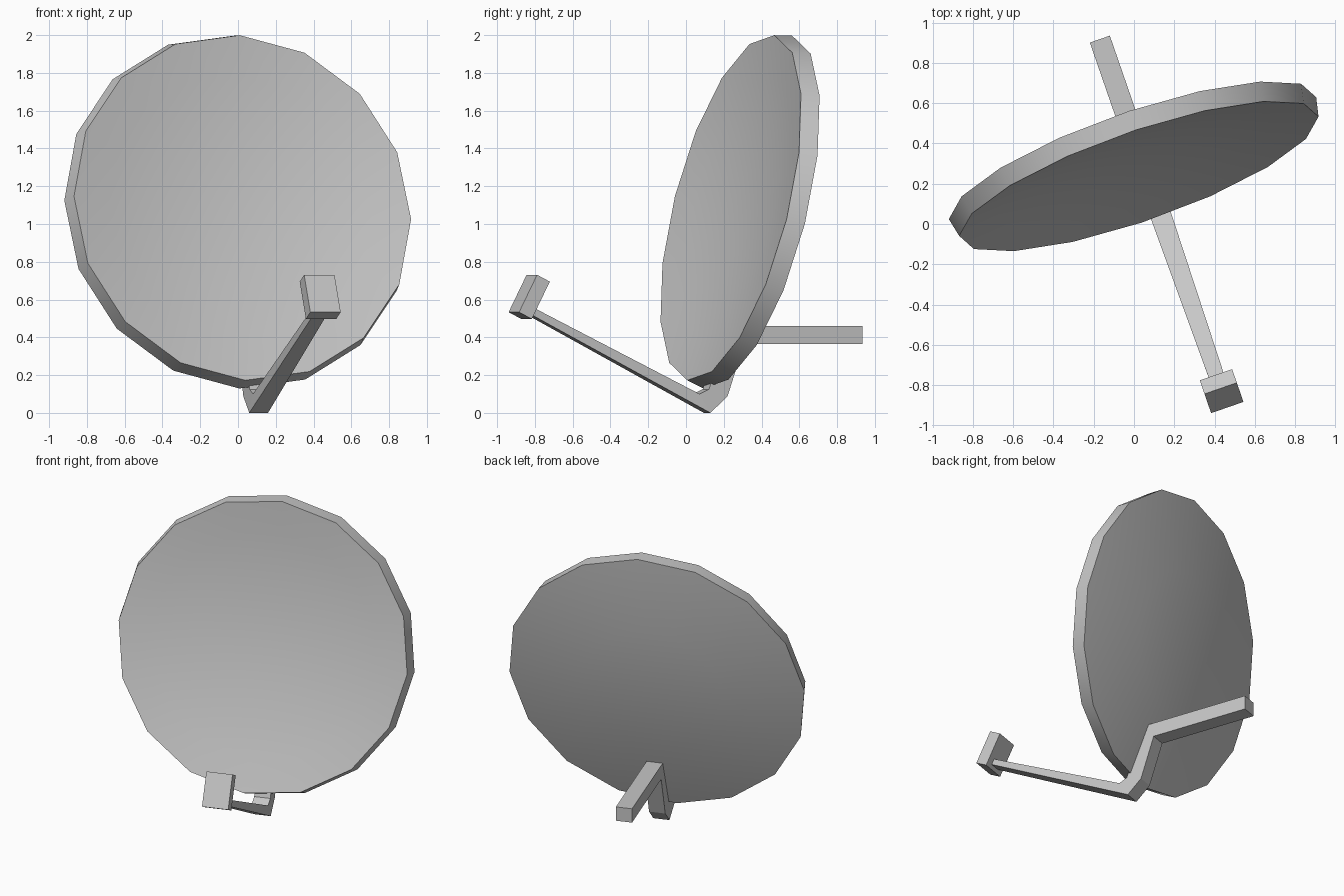
import bpy, bmesh, math
from mathutils import Vector

if "Cube" in bpy.data.objects:
    bpy.data.objects.remove(bpy.data.objects["Cube"])

grey = bpy.data.materials.new("light_grey")
grey.use_nodes = True
color = (0.57, 0.57, 0.57, 1)
grey.diffuse_color = color
grey.node_tree.nodes["Principled BSDF"].inputs["Base Color"].default_value = color


def make_object(name, bm):
    bmesh.ops.recalc_face_normals(bm, faces=bm.faces[:])
    mesh = bpy.data.meshes.new(name)
    bm.to_mesh(mesh)
    bm.free()
    mesh.materials.append(grey)
    obj = bpy.data.objects.new(name, mesh)
    bpy.context.collection.objects.link(obj)
    return obj


def bridge(bm, ring_a, ring_b):
    n = len(ring_a)
    for i in range(n):
        j = (i + 1) % n
        bm.faces.new((ring_a[i], ring_a[j], ring_b[j], ring_b[i]))


# Dish: 16-sided lathe of a shallow bowl, a lip and a cone-shaped back
SIDES = 16
center = Vector((0.024, 0.237, 1.086))
across = Vector((0.947, 0.314, -0.064)).normalized()
normal = across.cross(Vector((-0.01, 0.246, 0.969))).normalized()
upward = normal.cross(across)

# (radius, depth behind the front rim)
bowl = [(r, 0.1 * (1 - (r / 0.942) ** 2)) for r in (0.25, 0.5, 0.73)]
profile = bowl + [(0.942, 0), (0.963, 0.098), (0.46, 0.18)]

bm = bmesh.new()
rings = []
for radius, depth in profile:
    ring = []
    for i in range(SIDES):
        a = math.tau * i / SIDES
        ring.append(bm.verts.new(center - normal * depth
                                 + radius * (across * math.cos(a) + upward * math.sin(a))))
    rings.append(ring)
for a, b in zip(rings, rings[1:]):
    bridge(bm, a, b)
bowl_center = bm.verts.new(center - normal * 0.1)
for i in range(SIDES):
    bm.faces.new((rings[0][i], rings[0][(i + 1) % SIDES], bowl_center))
bm.faces.new(rings[-1])
dish = make_object("dish", bm)
bpy.context.view_layer.objects.active = dish
dish.select_set(True)
bpy.ops.object.shade_smooth_by_angle(angle=math.radians(88))
dish.select_set(False)

# Vertical plane shared by the bracket and the receiver
forward = Vector((0.327, -0.945, 0)).normalized()
side = Vector((0.945, 0.327, 0)).normalized()


def on_plane(y, z):
    return Vector((0.148 - 0.346 * y, y, z))


# Bracket: wall post, strut, elbow and tapering arm
# (lower y, lower z, upper y, upper z, width)
sections = [
    (0.918, 0.365, 0.918, 0.46, 0.105),
    (0.29, 0.365, 0.215, 0.46, 0.105),
    (0.203, 0.088, 0.105, 0.125, 0.105),
    (0.112, 0, 0.055, 0.1, 0.105),
    (-0.84, 0.525, -0.835, 0.565, 0.075),
]
bm = bmesh.new()
rings = []
for y0, z0, y1, z1, width in sections:
    low, high, half = on_plane(y0, z0), on_plane(y1, z1), side * width / 2
    rings.append([bm.verts.new(p) for p in (low - half, low + half, high + half, high - half)])
for a, b in zip(rings, rings[1:]):
    bridge(bm, a, b)
bm.faces.new(rings[0])
bm.faces.new(rings[-1])
make_object("bracket_arm", bm)

# Receiver box, square to the arm
tilt = math.radians(27)
axis = forward * math.cos(tilt) + Vector((0, 0, math.sin(tilt)))
rise = axis.cross(forward.cross(axis)).normalized()
if rise.z < 0:
    rise = -rise
bm = bmesh.new()
bmesh.ops.create_cube(bm, size=1)
for v in bm.verts:
    v.co = (on_plane(-0.83, 0.614) + side * v.co.x * 0.17
            + axis * v.co.y * 0.08 + rise * v.co.z * 0.222)
make_object("receiver_box", bm)
